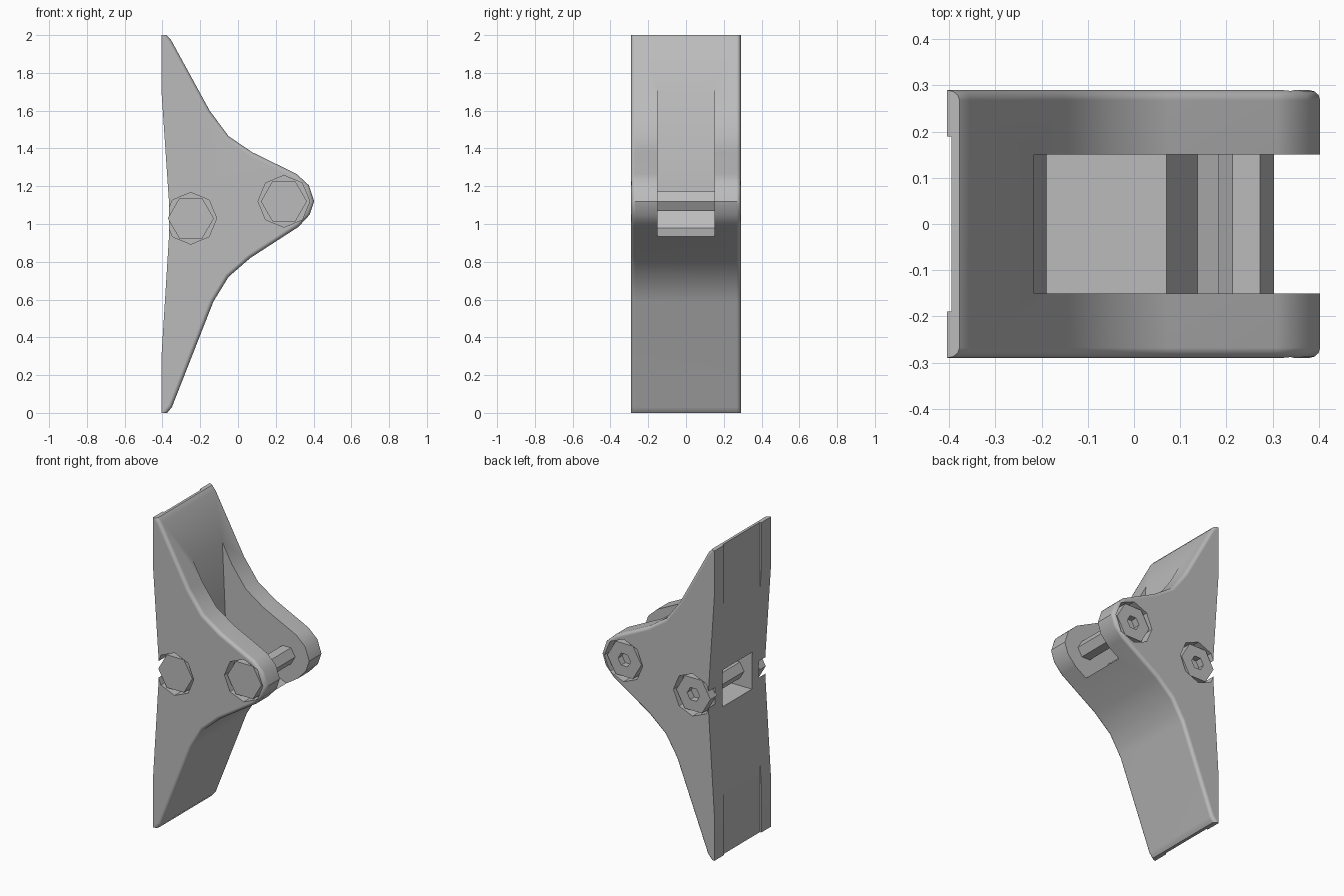
import bpy, bmesh
from math import cos, sin, pi, radians

default = bpy.data.objects.get("Cube")
if default:
    bpy.data.objects.remove(default, do_unlink=True)

# One plain grey for everything
grey = bpy.data.materials.new("plain grey")
grey.use_nodes = True
colour = (0.5, 0.5, 0.5, 1)
grey.diffuse_color = colour
grey.node_tree.nodes["Principled BSDF"].inputs["Base Color"].default_value = colour


def prism(name, points, y0, y1, round_edge=None):
    """Extrude an xz outline along y; optionally round rim edges chosen by a rule."""
    bm = bmesh.new()
    face = bm.faces.new([bm.verts.new((x, y0, z)) for x, z in points])
    new = bmesh.ops.extrude_face_region(bm, geom=[face])["geom"]
    for v in new:
        if isinstance(v, bmesh.types.BMVert):
            v.co.y = y1
    bmesh.ops.recalc_face_normals(bm, faces=bm.faces)
    if round_edge:
        rim = [e for e in bm.edges if abs(e.verts[0].co.y - e.verts[1].co.y) < 1e-4
               and round_edge(e)]
        bmesh.ops.bevel(bm, geom=rim, offset=0.022, offset_type='OFFSET', segments=3,
                        profile=0.5, affect='EDGES', clamp_overlap=False)
    mesh = bpy.data.meshes.new(name)
    bm.to_mesh(mesh)
    bm.free()
    mesh.materials.append(grey)
    obj = bpy.data.objects.new(name, mesh)
    bpy.context.collection.objects.link(obj)
    return obj


def ngon(cx, cz, radius, sides):
    return [(cx + radius * cos(2 * pi * i / sides), cz + radius * sin(2 * pi * i / sides))
            for i in range(sides)]


def box(x0, x1, z0, z1):
    return [(x0, z0), (x1, z0), (x1, z1), (x0, z1)]


def activate(obj):
    bpy.ops.object.select_all(action='DESELECT')
    obj.select_set(True)
    bpy.context.view_layer.objects.active = obj


def boolean(target, tool, operation='DIFFERENCE'):
    activate(target)
    mod = target.modifiers.new("cut", 'BOOLEAN')
    mod.operation = operation
    mod.solver = 'EXACT'
    mod.object = tool
    bpy.ops.object.modifier_apply(modifier=mod.name)
    bpy.data.objects.remove(tool, do_unlink=True)


# Bracket body: two long wings with a rounded nose
outline = [
    (-0.405, 2.0), (-0.378, 2.0), (-0.355, 1.975), (-0.15, 1.60), (-0.05, 1.465),
    (0.075, 1.38), (0.31, 1.265), (0.375, 1.205), (0.403, 1.12), (0.38, 1.05),
    (0.32, 0.985), (0.065, 0.82), (-0.05, 0.72), (-0.13, 0.59), (-0.35, 0.03),
    (-0.375, 0.0), (-0.405, 0.0), (-0.405, 0.3), (-0.365, 0.94), (-0.365, 1.11),
    (-0.405, 1.7),
]
body = prism("bracket_body", outline, -0.29, 0.29,
             lambda e: max(v.co.x for v in e.verts) > -0.36)

# Nose slot, rear window and shallow rear channel
slot = [(-0.23, 2.02), (-0.217, 1.73), (-0.188, 1.095), (0.07, 1.095),
        (0.137, 0.98), (0.6, 0.78), (0.6, 2.02)]
boolean(body, prism("slot_cutter", slot, -0.15, 0.15))
boolean(body, prism("window_cutter", box(-0.6, -0.215, 0.93, 1.17), -0.15, 0.15))
boolean(body, prism("channel_cutter", box(-0.6, -0.395, -0.1, 2.1), -0.19, 0.19))

# Bolts seated in eight-sided recesses on both sides
parts = [body]
for label, cx, cz in (("rear", -0.25, 1.03), ("nose", 0.243, 1.12)):
    for side in (-1, 1):
        boolean(body, prism("recess_cutter", ngon(cx, cz, 0.137, 8),
                            side * 0.225, side * 0.4))
    shaft = prism(label + "_bolt_shaft", ngon(cx, cz, 0.06, 6), -0.235, 0.235)
    head = prism(label + "_bolt_head", ngon(cx, cz, 0.122, 6), -0.282, -0.22)
    nut = prism(label + "_bolt_nut", ngon(cx, cz, 0.122, 6), 0.22, 0.282)
    boolean(nut, prism("socket_cutter", ngon(cx, cz, 0.045, 6), 0.24, 0.4))
    parts += [shaft, head, nut]

# Smooth the body's curves; bolts keep flat faces
activate(body)
bpy.ops.object.shade_smooth_by_angle(angle=radians(32))
weighted = body.modifiers.new("weighted_normals", 'WEIGHTED_NORMAL')
weighted.keep_sharp = True
